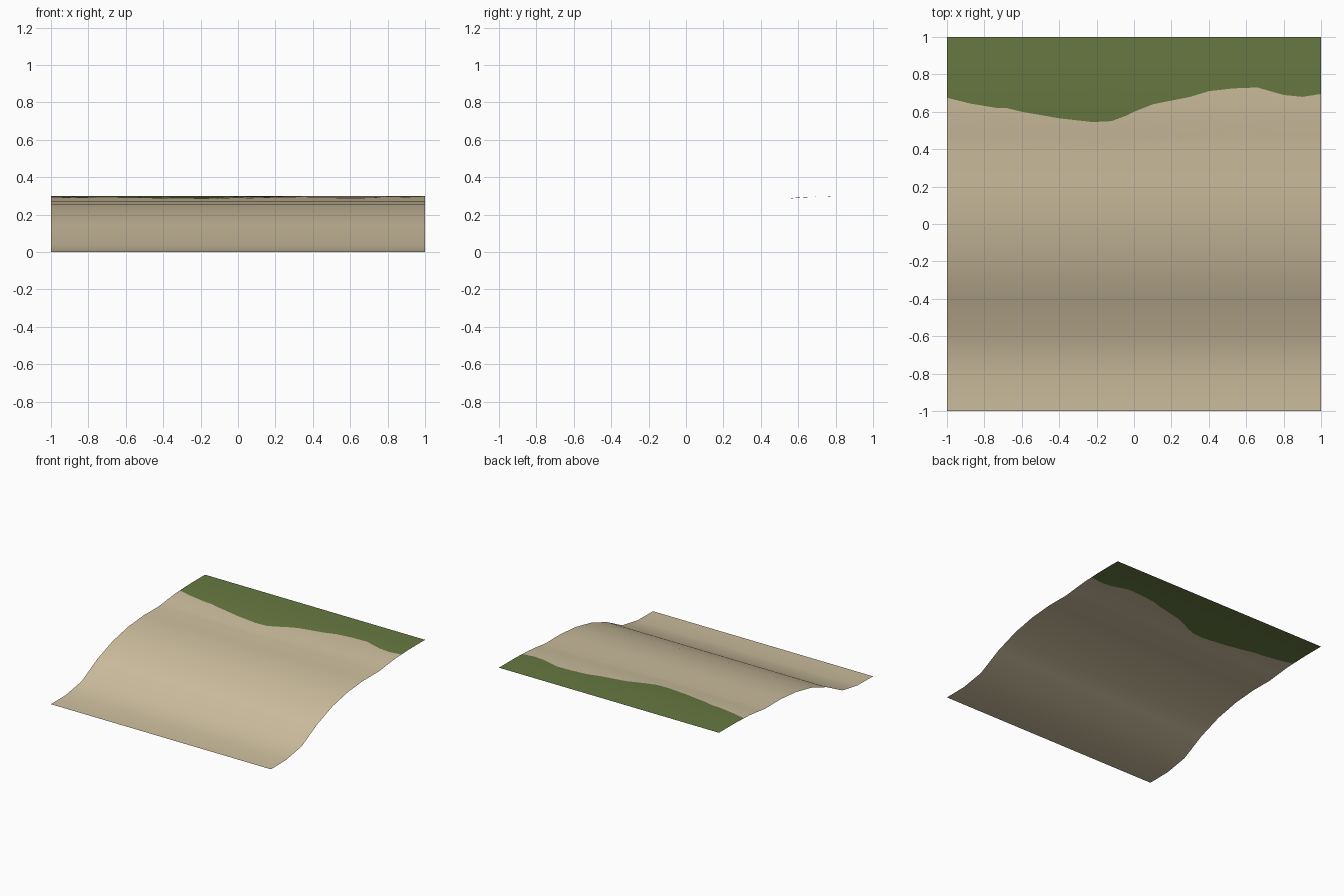
import bpy, bmesh

if "Cube" in bpy.data.objects:
    bpy.data.objects.remove(bpy.data.objects["Cube"])

# Slope profile (y, z), constant across x
PROFILE = [(-1, 0), (-.8, .002), (-.6, .037), (-.4, .14), (-.2, .212), (0, .253),
           (.2, .27), (.4, .269), (.6, .292), (.8, .30), (1, .30)]

# Wavy border between sand and grass (x, y)
BORDER = [(-1, .675), (-.88, .645), (-.73, .62), (-.68, .62), (-.6, .60), (-.4, .565),
          (-.22, .545), (-.12, .55), (-.04, .58), (0, .60), (.1, .64), (.2, .66),
          (.3, .68), (.4, .71), (.53, .725), (.66, .73), (.8, .69), (.9, .68), (1, .695)]


def height(y):
    for (y0, z0), (y1, z1) in zip(PROFILE, PROFILE[1:]):
        if y <= y1:
            return z0 + (z1 - z0) * (y - y0) / (y1 - y0)
    return PROFILE[-1][1]


def material(name, color):
    m = bpy.data.materials.new(name)
    m.diffuse_color = (*color, 1)
    m.use_nodes = True
    m.node_tree.nodes["Principled BSDF"].inputs["Base Color"].default_value = m.diffuse_color
    return m


# Sloped ground sheet: fixed rows on the bank, then rows that follow the border
fixed = [y for y, z in PROFILE if y < .5]
N = 4
bm = bmesh.new()
columns = []
for x, b in BORDER:
    ys = fixed + [.4 + (b - .4) * i / N for i in range(1, N + 1)]
    ys += [b + (1 - b) * i / N for i in range(1, N + 1)]
    columns.append([bm.verts.new((x, y, height(y))) for y in ys])
grass_row = len(fixed) - 1 + N
for a, b in zip(columns, columns[1:]):
    for j in range(len(a) - 1):
        f = bm.faces.new((a[j], b[j], b[j + 1], a[j + 1]))
        f.smooth = True
        f.material_index = 1 if j >= grass_row else 0   # grass beyond the border

mesh = bpy.data.meshes.new("sloped_ground")
bm.to_mesh(mesh)
bm.free()
mesh.materials.append(material("sand", (.61, .515, .342)))
mesh.materials.append(material("grass", (.136, .191, .053)))
ground = bpy.data.objects.new("sloped_ground", mesh)
bpy.context.collection.objects.link(ground)
